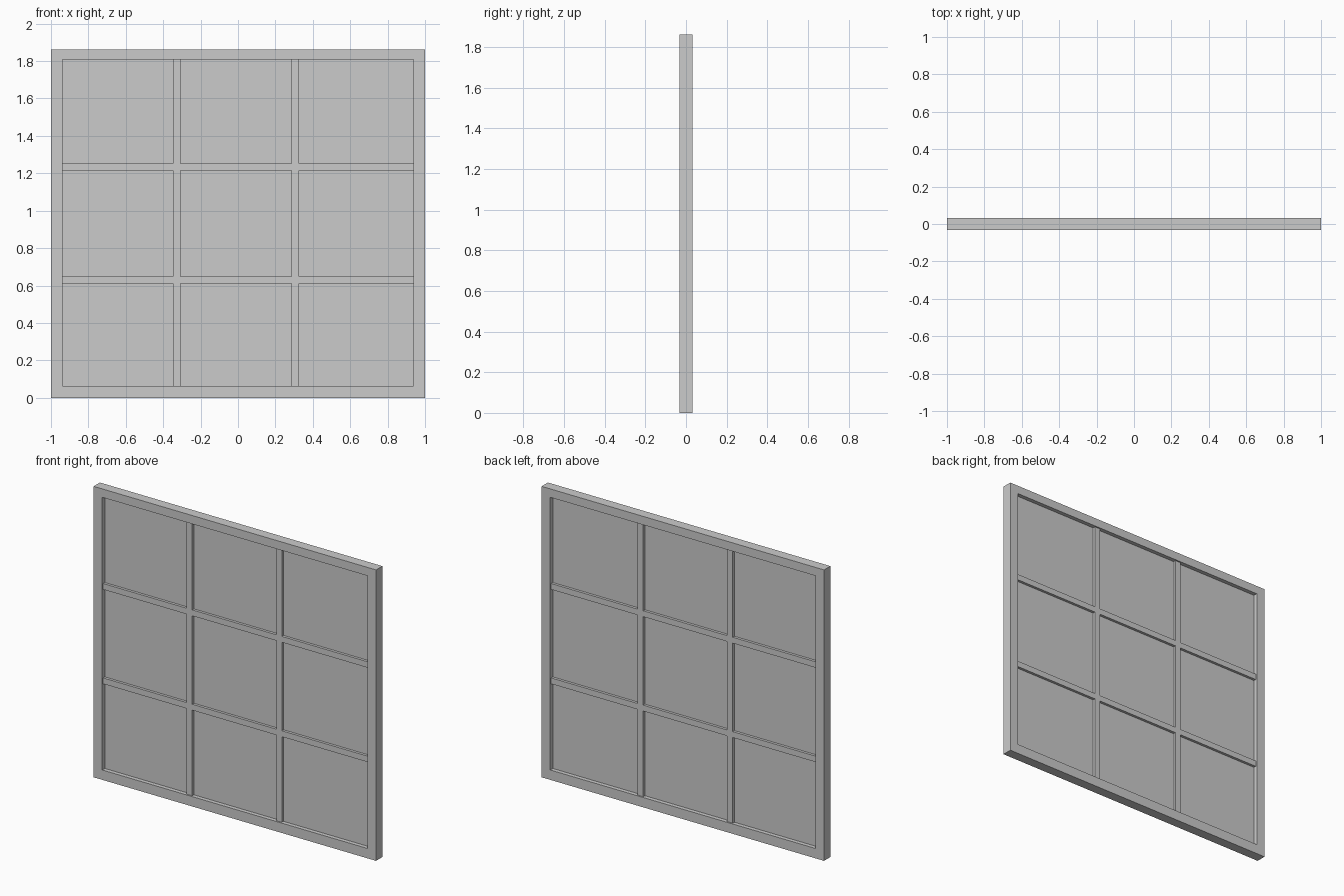
import bpy, bmesh
from mathutils import Vector

if "Cube" in bpy.data.objects:
    bpy.data.objects.remove(bpy.data.objects["Cube"])


def lattice(name, xs, zs, depth, is_solid):
    """Slab made of the chosen cells of an x/z grid, centred on y = 0."""
    bm = bmesh.new()
    grid = [[bm.verts.new((x, -depth / 2, z)) for z in zs] for x in xs]
    for i in range(len(xs) - 1):
        for j in range(len(zs) - 1):
            if is_solid(i, j):
                bm.faces.new((grid[i][j], grid[i + 1][j],
                              grid[i + 1][j + 1], grid[i][j + 1]))
    ext = bmesh.ops.extrude_face_region(bm, geom=bm.faces[:], use_keep_orig=True)
    new_verts = [g for g in ext["geom"] if isinstance(g, bmesh.types.BMVert)]
    bmesh.ops.translate(bm, verts=new_verts, vec=Vector((0, depth, 0)))
    bmesh.ops.recalc_face_normals(bm, faces=bm.faces[:])
    mesh = bpy.data.meshes.new(name)
    bm.to_mesh(mesh)
    bm.free()
    obj = bpy.data.objects.new(name, mesh)
    bpy.context.collection.objects.link(obj)
    return obj


HALF_W, HEIGHT = 1.0, 1.862
IN_X, IN_Z0, IN_Z1 = 0.939, 0.063, 1.808

# Outer frame: ring around the opening
lattice("window_frame", [-HALF_W, -IN_X, IN_X, HALF_W],
        [0, IN_Z0, IN_Z1, HEIGHT], 0.064,
        lambda i, j: (i, j) != (1, 1))

# Glazing bars: two uprights and two crossbars, set slightly back
lattice("glazing_bars", [-IN_X, -0.347, -0.308, 0.287, 0.326, IN_X],
        [IN_Z0, 0.611, 0.649, 1.215, 1.253, IN_Z1], 0.046,
        lambda i, j: i % 2 == 1 or j % 2 == 1)

# Glass: one thin sheet behind the bars
lattice("glass_pane", [-IN_X, IN_X], [IN_Z0, IN_Z1], 0.012,
        lambda i, j: True)
